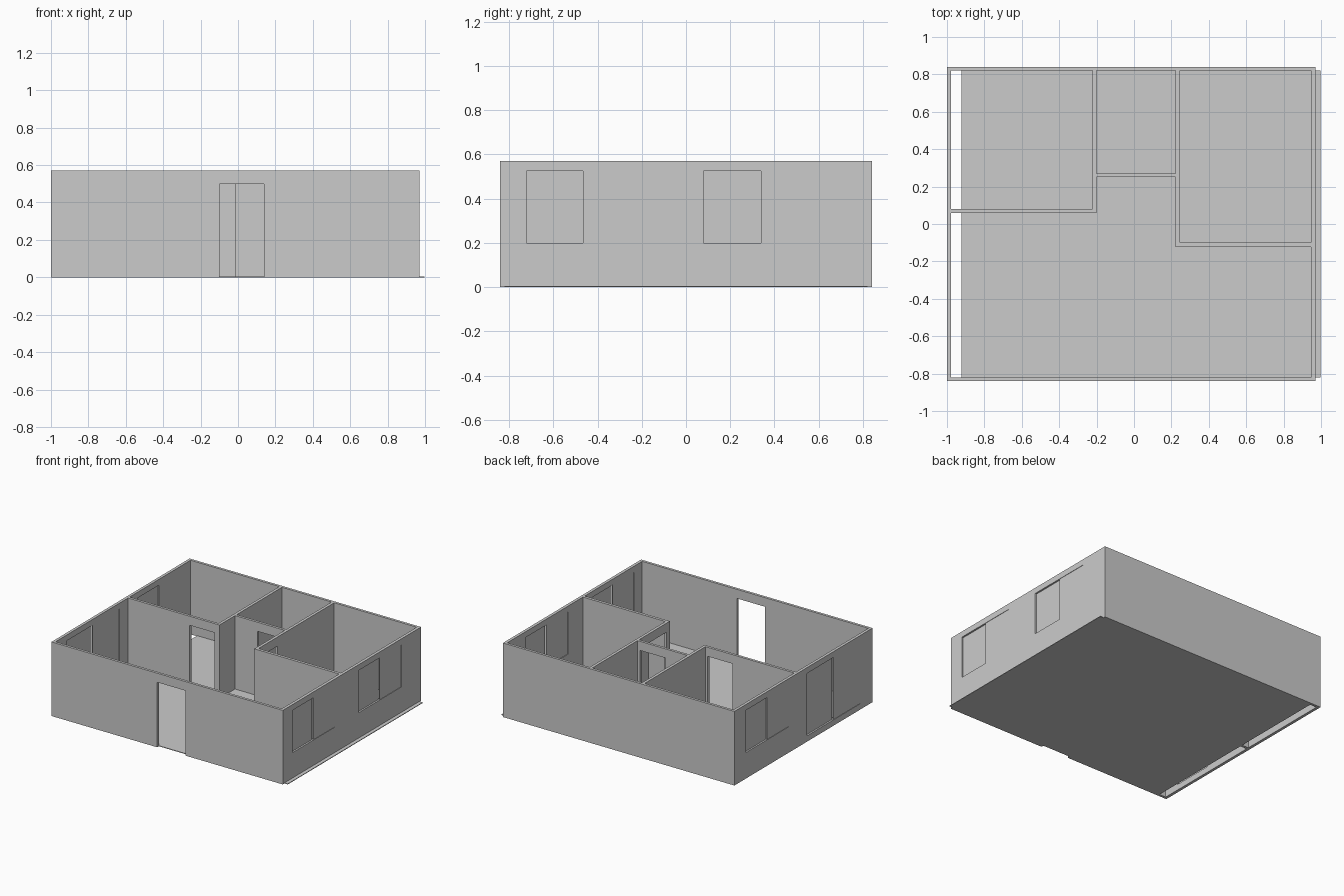
import bpy, bmesh

if "Cube" in bpy.data.objects:
    bpy.data.objects.remove(bpy.data.objects["Cube"])

H = 0.57           # wall height
DOOR_H = 0.50


def prism(name, pts, z0, z1):
    """Extrude a plan outline (counter-clockwise) from z0 to z1."""
    bm = bmesh.new()
    face = bm.faces.new([bm.verts.new((x, y, z0)) for x, y in pts])
    new = bmesh.ops.extrude_face_region(bm, geom=[face])["geom"]
    verts = [g for g in new if isinstance(g, bmesh.types.BMVert)]
    bmesh.ops.translate(bm, verts=verts, vec=(0, 0, z1 - z0))
    bmesh.ops.recalc_face_normals(bm, faces=bm.faces[:])
    mesh = bpy.data.meshes.new(name)
    bm.to_mesh(mesh)
    bm.free()
    obj = bpy.data.objects.new(name, mesh)
    bpy.context.collection.objects.link(obj)
    return obj


def box(name, x0, x1, y0, y1, z0, z1):
    return prism(name, [(x0, y0), (x1, y0), (x1, y1), (x0, y1)], z0, z1)


def cut(target, cutter):
    mod = target.modifiers.new("cut", "BOOLEAN")
    mod.operation = "DIFFERENCE"
    mod.solver = "EXACT"
    mod.object = cutter
    bpy.context.view_layer.objects.active = target
    bpy.ops.object.modifier_apply(modifier=mod.name)
    bpy.data.objects.remove(cutter)


# Walls: solid block with the rooms hollowed out
walls = box("walls", -1.0, 0.97, -0.84, 0.84, 0, H)
rooms = {
    "left_room": [(-0.978, 0.08), (-0.222, 0.08), (-0.222, 0.82), (-0.978, 0.82)],
    "middle_room": [(-0.2, 0.27), (0.223, 0.27), (0.223, 0.82), (-0.2, 0.82)],
    "right_room": [(0.245, -0.1), (0.947, -0.1), (0.947, 0.82), (0.245, 0.82)],
    "hall": [(-0.978, -0.82), (0.947, -0.82), (0.947, -0.122), (0.223, -0.122),
             (0.223, 0.25), (-0.2, 0.25), (-0.2, 0.06), (-0.978, 0.06)],
}
for name, outline in rooms.items():
    cut(walls, prism(name, outline, -0.1, H + 0.1))

# Door openings: front, left room, middle room, right room
doors = [(-0.10, 0.14, -0.9, -0.78), (-0.453, -0.24, 0.04, 0.1),
         (-0.01, 0.203, 0.23, 0.29), (0.2, 0.27, -0.08, 0.13)]
for d in doors:
    cut(walls, box("door_cutter", *d, -0.1, DOOR_H))

# Sliding windows: (wall side, y range, z range)
windows = [(1, -0.72, -0.21, 0.2, 0.525), (1, 0.08, 0.60, 0.2, 0.525),
           (-1, 0.18, 0.70, 0.2, 0.525), (-1, -0.69, -0.045, 0.045, 0.525)]
for i, (side, y0, y1, z0, z1) in enumerate(windows):
    outer = 0.97 if side > 0 else -1.0
    cut(walls, box("window_cutter", outer - 0.04, outer + 0.04, y0, y1, z0, z1))
    mid = (y0 + y1) / 2
    halves = [(y0, mid), (mid, y1)][::side]
    # first pane sits deep in the opening, second close to the outside
    for label, depth, (a, b) in zip(("inner", "outer"), (0.013, 0.003), halves):
        xs = sorted((outer - side * depth, outer - side * (depth + 0.006)))
        box(f"window_{i + 1}_{label}_pane", *xs, a, b, z0, z1)

# Floor slab, slightly offset to the right of the walls
box("floor", -0.922, 0.998, -0.82, 0.82, 0, 0.005)
